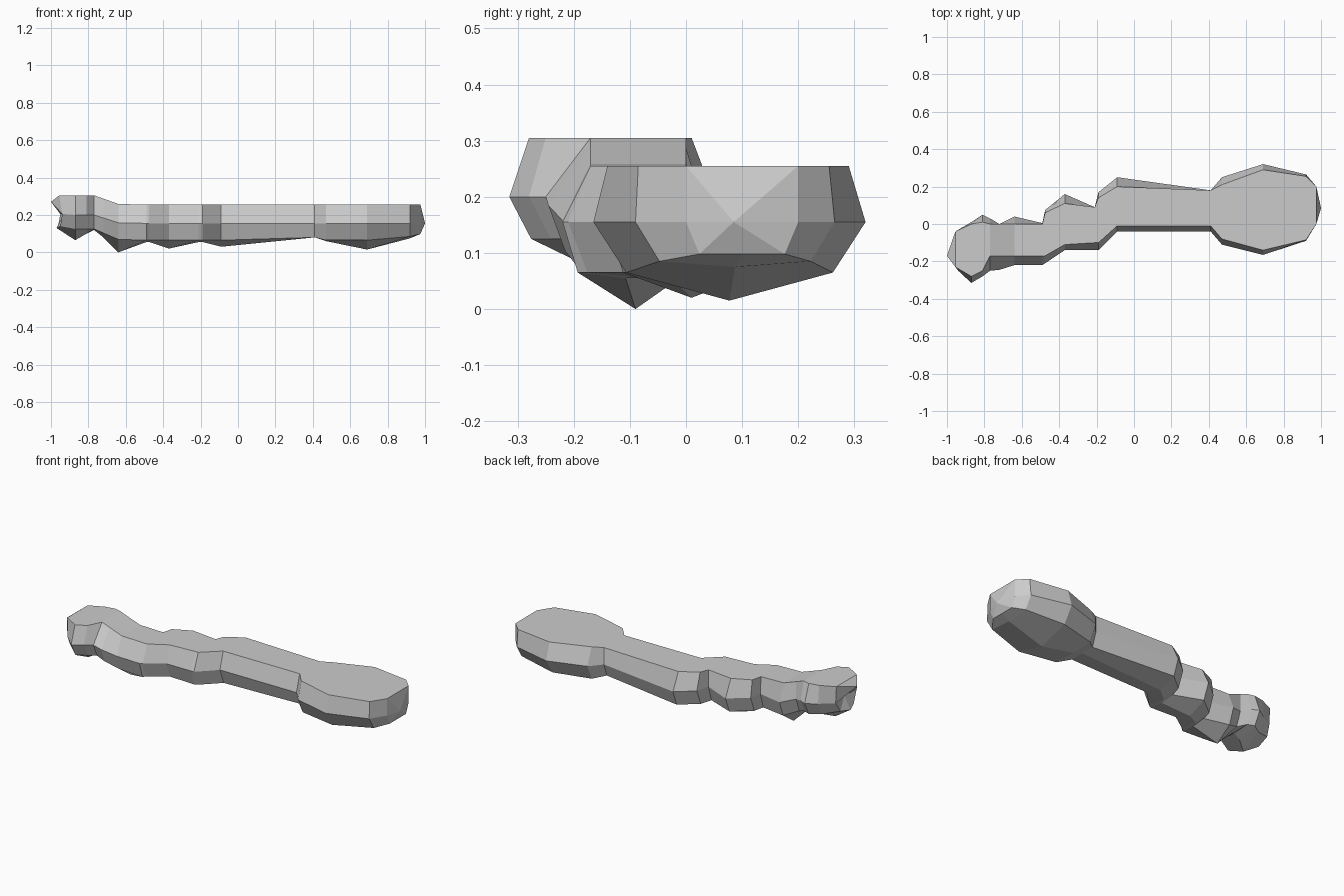
import bpy, bmesh

# Stations: x, top front y, middle front y, middle back y, top back y, keel z
STATIONS = [
    (-0.87, -0.28, -0.315, 0.01, 0.00, 0.065),
    (-0.81, -0.25, -0.28, 0.05, 0.01, 0.10),
    (-0.77, -0.17, -0.25, 0.03, 0.00, 0.12),
    (-0.72, -0.17, -0.245, 0.00, 0.00, 0.08),
    (-0.64, -0.17, -0.22, 0.04, 0.00, 0.00),
    (-0.49, -0.17, -0.22, 0.005, 0.00, 0.055),
    (-0.475, -0.17, -0.21, 0.075, 0.06, 0.055),
    (-0.37, -0.11, -0.14, 0.16, 0.11, 0.02),
    (-0.21, -0.10, -0.14, 0.09, 0.09, 0.055),
    (-0.19, -0.10, -0.14, 0.17, 0.14, 0.055),
    (-0.09, -0.01, -0.04, 0.25, 0.20, 0.03),
    (0.41, -0.01, -0.04, 0.18, 0.18, 0.08),
    (0.47, -0.08, -0.11, 0.25, 0.21, 0.06),
    (0.69, -0.14, -0.165, 0.32, 0.29, 0.015),
    (0.92, -0.085, -0.09, 0.265, 0.255, 0.075),
    (0.975, 0.0, 0.0, 0.20, 0.20, 0.098),
]


def ramp(x, head, body, start=-0.77, end=-0.63):
    """Height that changes from the raised head to the level body."""
    t = min(1, max(0, (x - start) / (end - start)))
    return head + (body - head) * t


def section(x, tf, mf, mb, tb, keel):
    top, mid, low = ramp(x, 0.305, 0.255), ramp(x, 0.20, 0.155), ramp(x, 0.125, 0.065)
    if x > 0.9:
        low = 0.085
    c, h = (mf + mb) / 2, (mb - mf) / 2 * 0.76
    low = max(low, keel)
    return [(x, tb, top), (x, mb, mid), (x, c + h, low), (x, c, keel),
            (x, c - h, low), (x, mf, mid), (x, tf, top)]


bm = bmesh.new()

# Lobed left end ring followed by the body rings
head_ring = [(-0.955, -0.04, 0.305), (-0.95, -0.04, 0.205), (-0.96, -0.07, 0.15),
             (-0.97, -0.15, 0.13), (-0.95, -0.21, 0.14), (-0.94, -0.25, 0.205),
             (-0.955, -0.23, 0.305)]
rings = [[bm.verts.new(p) for p in pts]
         for pts in [head_ring] + [section(*s) for s in STATIONS]]
for a, b in zip(rings, rings[1:]):
    for i in range(7):
        j = (i + 1) % 7
        bm.faces.new((a[i], a[j], b[j], b[i]))

# Left end: upper lobe, with a notch between it and the lower lobe
nub = bm.verts.new((-1.0, -0.17, 0.27))
notch = bm.verts.new((-0.93, -0.15, 0.205))
tb, mb, lb, k, lf, mf, tf = rings[0]
upper = [notch, mb, tb, tf, mf, notch]
lower = [mf, lf, k, lb, mb]
for hub, chain in ((nub, upper), (notch, lower)):
    for p, q in zip(chain, chain[1:]):
        bm.faces.new((hub, p, q))

# Right end: blunt faceted tip
tip = bm.verts.new((1.0, 0.085, 0.155))
for i in range(7):
    bm.faces.new((rings[-1][i], rings[-1][(i + 1) % 7], tip))

bmesh.ops.recalc_face_normals(bm, faces=bm.faces)
mesh = bpy.data.meshes.new("bone_body")
bm.to_mesh(mesh)
bm.free()
bone = bpy.data.objects.new("bone_body", mesh)
bpy.context.collection.objects.link(bone)
